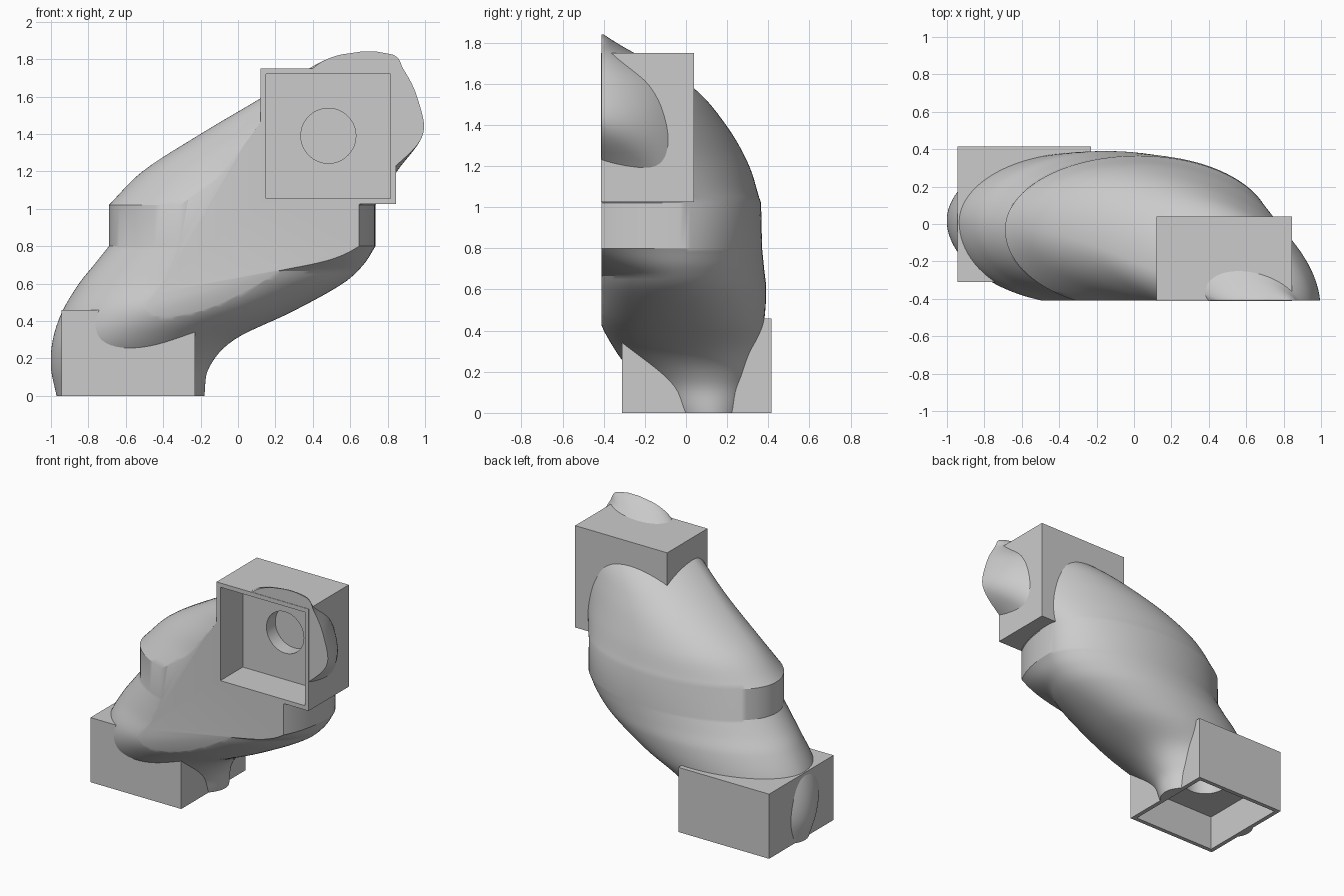
import bpy, bmesh, math
from mathutils import Vector

cube = bpy.data.objects.get("Cube")
if cube:
    bpy.data.objects.remove(cube, do_unlink=True)

grey = bpy.data.materials.new("plain grey")
grey.use_nodes = True
COLOUR = (0.6, 0.6, 0.6, 1)
grey.diffuse_color = COLOUR
grey.node_tree.nodes["Principled BSDF"].inputs["Base Color"].default_value = COLOUR

FRONT = -0.41
SIDES = 96


def add_object(name, bm):
    bmesh.ops.recalc_face_normals(bm, faces=bm.faces[:])
    mesh = bpy.data.meshes.new(name)
    bm.to_mesh(mesh)
    bm.free()
    ob = bpy.data.objects.new(name, mesh)
    bpy.context.collection.objects.link(ob)
    mesh.materials.append(grey)
    return ob


def box(name, low, high):
    bm = bmesh.new()
    bmesh.ops.create_cube(bm, size=1)
    low, high = Vector(low), Vector(high)
    for v in bm.verts:
        v.co = (low + high) / 2 + v.co * (high - low)
    return add_object(name, bm)


def cylinder(name, centre, radius, depth, tilt=0):
    bm = bmesh.new()
    bmesh.ops.create_cone(bm, cap_ends=True, segments=64, radius1=radius,
                          radius2=radius, depth=depth)
    ob = add_object(name, bm)
    ob.location = centre
    ob.rotation_euler.x = tilt
    return ob


def smooth_levels(rows, steps=6):
    """Hermite interpolation of the cross-section rows over height."""
    rows = [Vector(r) for r in rows]
    slopes = []
    for i in range(len(rows)):
        a, b = rows[max(i - 1, 0)], rows[min(i + 1, len(rows) - 1)]
        slopes.append((b - a) / (b[0] - a[0]))
    out = []
    for a, b, sa, sb in zip(rows, rows[1:], slopes, slopes[1:]):
        h = b[0] - a[0]
        for k in range(steps):
            t = k / steps
            w = t * t * (3 - 2 * t)
            out.append(a * (1 - w) + b * w + sa * (h * t * (1 - t) ** 2)
                       - sb * (h * t * t * (1 - t)))
    return out + [rows[-1]]


def section(level):
    """Skewed oval; the front grows fuller on the high-x side from the band up."""
    z, left, right, yc, front, back, skew = level
    full = 0.95 * min(max((z - 0.67) / 0.13, 0), 1)
    cx, half = (left + right) / 2, (right - left) / 2
    for i in range(SIDES):
        a = math.tau * i / SIDES
        c, s = math.cos(a), math.sin(a)
        depth = back if s > 0 else front * (1 + full * max(c, 0))
        yield cx + half * c, yc + skew * half * c + s * depth, z


# Body levels: height, low x, high x, middle y, front depth, back depth, skew
lower = [(0, -0.97, -0.18, 0.08, 0.23, 0.23, 0.09),
         (0.15, -1, -0.155, 0.06, 0.29, 0.29, 0.09),
         (0.3, -0.99, -0.02, 0.04, 0.38, 0.31, 0.06),
         (0.45, -0.94, 0.29, 0.03, 0.45, 0.35, 0.03),
         (0.6, -0.85, 0.56, 0, 0.44, 0.39, 0),
         (0.7, -0.77, 0.67, -0.02, 0.43, 0.4, 0),
         (0.8, -0.69, 0.735, -0.03, 0.43, 0.4, 0)]
upper = [(1.02, -0.69, 0.735, -0.03, 0.43, 0.395, 0),
         (1.2, -0.51, 0.85, -0.12, 0.34, 0.42, -0.12),
         (1.4, -0.2, 0.99, -0.27, 0.26, 0.44, -0.25),
         (1.59, 0.12, 0.965, -0.36, 0.2, 0.37, -0.25),
         (1.75, 0.38, 0.9, -0.42, 0.1, 0.16, -0.2),
         (1.82, 0.53, 0.84, -0.42, 0.05, 0.05, 0),
         (1.84, 0.65, 0.75, -0.42, 0.02, 0.02, 0)]

# Body: lofted duct sliced flat at the front
bm = bmesh.new()
rings = [[bm.verts.new(p) for p in section(l)]
         for l in smooth_levels(lower) + smooth_levels(upper)]
for a, b in zip(rings, rings[1:]):
    for i in range(SIDES):
        j = (i + 1) % SIDES
        bm.faces.new((a[i], a[j], b[j], b[i]))
bm.faces.new(rings[0][::-1])
bm.faces.new(rings[-1])
bmesh.ops.bisect_plane(bm, geom=bm.verts[:] + bm.edges[:] + bm.faces[:],
                       plane_co=(0, FRONT, 0), plane_no=(0, -1, 0),
                       clear_outer=True)
bmesh.ops.holes_fill(bm, edges=[e for e in bm.edges if e.is_boundary], sides=0)
body = add_object("duct_body", bm)

# Square sockets at both ends
lower_socket = box("lower_socket", (-0.945, -0.31, 0), (-0.23, 0.415, 0.46))
upper_socket = box("upper_socket", (0.12, FRONT - 0.003, 1.025), (0.845, 0.04, 1.75))

# Cavities and round ports
cutters = [
    box("lower_cavity", (-0.915, -0.28, -0.1), (-0.26, 0.385, 0.25)),
    box("upper_cavity", (0.15, -0.6, 1.055), (0.815, -0.16, 1.72)),
    cylinder("lower_port", (-0.587, 0.05, 0.25), 0.147, 0.2),
    cylinder("upper_port", (0.483, -0.16, 1.39), 0.147, 0.2, math.pi / 2),
]
for ob in (body, lower_socket, upper_socket):
    bpy.context.view_layer.objects.active = ob
    for cutter in cutters:
        mod = ob.modifiers.new(cutter.name, "BOOLEAN")
        mod.operation, mod.object, mod.solver = "DIFFERENCE", cutter, "EXACT"
        bpy.ops.object.modifier_apply(modifier=mod.name)
for cutter in cutters:
    bpy.data.objects.remove(cutter, do_unlink=True)

# Smooth the curved skin, keep the edges sharp
bpy.ops.object.select_all(action="DESELECT")
for ob in (body, lower_socket, upper_socket):
    ob.select_set(True)
bpy.context.view_layer.objects.active = body
bpy.ops.object.shade_smooth_by_angle(angle=math.radians(30))
